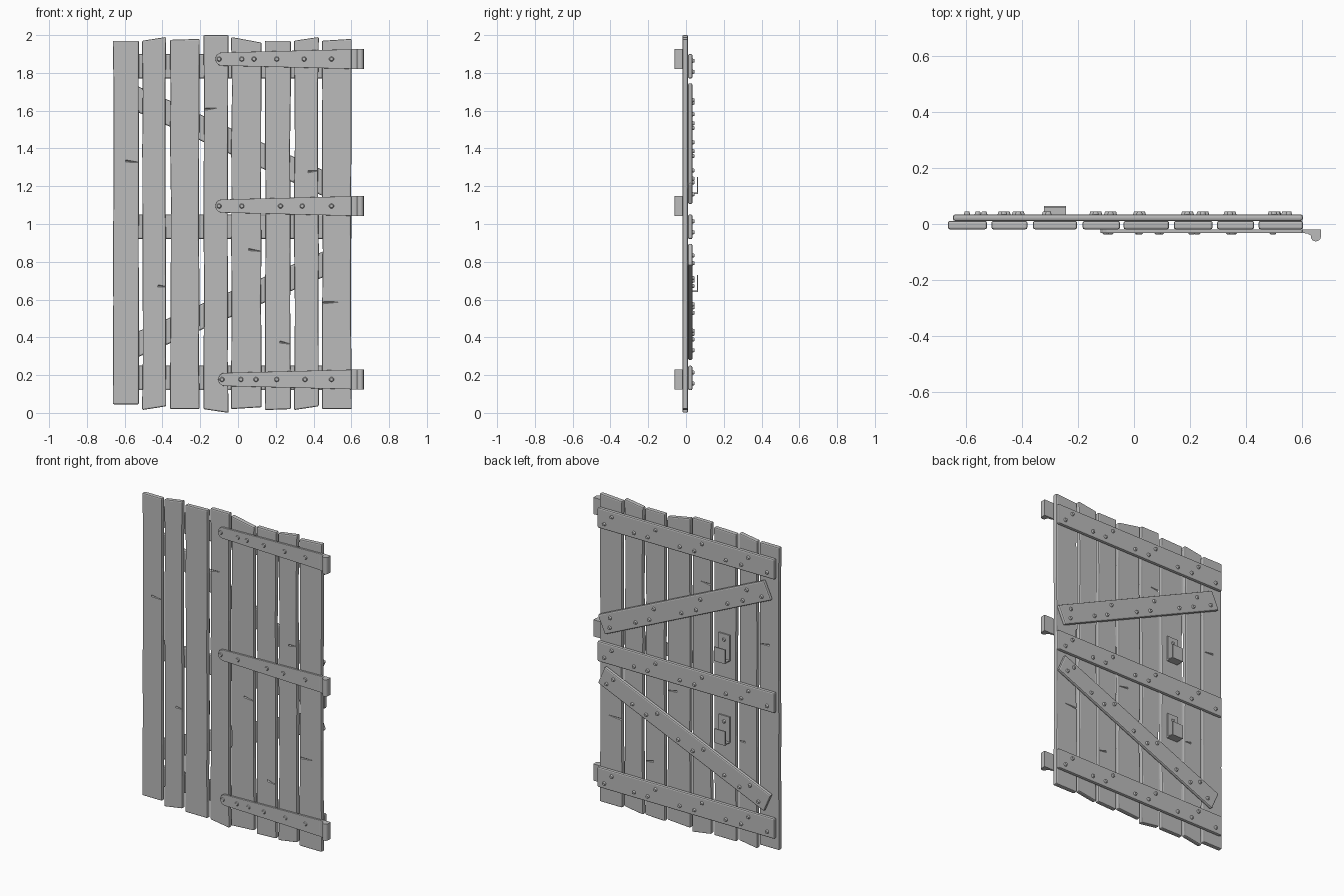
import bpy, bmesh, math, random
from mathutils import Matrix, Vector

random.seed(4)
cube = bpy.data.objects.get("Cube")
if cube:
    bpy.data.objects.remove(cube, do_unlink=True)

grey = bpy.data.materials.new("weathered_grey")
grey.use_nodes = True
colour = (0.5, 0.5, 0.5, 1)
grey.diffuse_color = colour
grey.node_tree.nodes["Principled BSDF"].inputs["Base Color"].default_value = colour


def finish(name, bm, bevel=0):
    bmesh.ops.recalc_face_normals(bm, faces=bm.faces)
    mesh = bpy.data.meshes.new(name)
    bm.to_mesh(mesh)
    bm.free()
    mesh.materials.append(grey)
    ob = bpy.data.objects.new(name, mesh)
    bpy.context.collection.objects.link(ob)
    if bevel:
        mod = ob.modifiers.new("worn_edges", 'BEVEL')
        mod.width = bevel
        mod.segments = 2
        mod.limit_method = 'ANGLE'
        mod.angle_limit = math.radians(40)
    return ob


def prism(bm, points, offset):
    """Extrude a closed outline by an offset vector."""
    face = bm.faces.new([bm.verts.new(p) for p in points])
    out = bmesh.ops.extrude_face_region(bm, geom=[face])
    moved = [v for v in out["geom"] if isinstance(v, bmesh.types.BMVert)]
    bmesh.ops.translate(bm, verts=moved, vec=offset)


def box(bm, lo, hi):
    prism(bm, [(lo[0], lo[1], lo[2]), (hi[0], lo[1], lo[2]),
               (hi[0], lo[1], hi[2]), (lo[0], lo[1], hi[2])], (0, hi[1] - lo[1], 0))


def studs(name, spots, y, side, radius, height):
    """Low nail heads pointing along side (+1 back, -1 front)."""
    bm = bmesh.new()
    for x, z in spots:
        place = (Matrix.Translation((x, y + side * height / 2, z))
                 @ Matrix.Rotation(-side * math.pi / 2, 4, 'X'))
        bmesh.ops.create_cone(bm, cap_ends=True, segments=10, radius1=radius,
                              radius2=radius * 0.7, depth=height, matrix=place)
    return finish(name, bm)


# Upright planks: left, right, bottom left/right, top left/right
planks = [
    (-.663, -.524, .045, .045, 1.97, 1.97),
    (-.508, -.38, .015, .035, 1.97, 1.99),
    (-.36, -.203, .02, .02, 1.975, 1.98),
    (-.183, -.05, .02, 0, 2, 2),
    (-.037, .125, .02, .03, 1.99, 1.96),
    (.142, .28, .015, .02, 1.97, 1.97),
    (.296, .428, .015, .035, 1.97, 1.99),
    (.444, .602, .02, .02, 1.97, 1.98),
]
FRONT, BACK = -.019, .011
boards = []
for i, (l, r, bl, br, tl, tr) in enumerate(planks):
    bm = bmesh.new()
    steps = [k / 7 for k in range(8)]
    wob = lambda t: random.uniform(0, .005) if 0 < t < 1 else 0
    pts = [(r - wob(t), FRONT, br + (tr - br) * t) for t in steps]
    pts += [(l + wob(t), FRONT, tl + (bl - tl) * t) for t in steps]
    prism(bm, pts, (0, BACK - FRONT, 0))
    boards.append(finish(f"plank_{i + 1}", bm, .007))

# Shallow splits in the plank faces: plank, x, z, length, tilt
splits = [(0, -.56, 1.33, .07, .1), (1, -.40, .67, .05, .1), (3, -.15, 1.61, .07, -.1),
          (4, .09, .86, .07, .15), (5, .25, .37, .06, .2), (6, .40, 1.28, .06, -.1),
          (7, .49, .585, .09, -.05)]
for i, x, z, length, tilt in splits:
    bm = bmesh.new()
    for y in (FRONT, BACK):
        bmesh.ops.create_cone(bm, cap_ends=True, segments=4, radius1=.006, radius2=.001,
                              depth=length, matrix=Matrix.Translation((x, y, z))
                              @ Matrix.Rotation(tilt, 4, 'Y')
                              @ Matrix.Rotation(math.pi / 2, 4, 'Y'))
    cutter = finish("split_cutter", bm)
    cutter.hide_render = True
    cutter.display_type = 'WIRE'
    cut = boards[i].modifiers.new("split", 'BOOLEAN')
    cut.operation = 'DIFFERENCE'
    cut.object = cutter


# Back battens and braces, given by centre-line ends
def batten(name, a, b, width):
    a, b = Vector(a), Vector(b)
    along = (b - a).normalized()
    across = Vector((-along.y, along.x)) * width / 2
    bm = bmesh.new()
    corners = [a - across, b - across, b + across, a + across]
    prism(bm, [(p.x, BACK, p.y) for p in corners], (0, .023, 0))
    finish(name, bm, .008)
    # one or two nails into every plank
    spots = []
    for i, (l, r, *_) in enumerate(planks):
        for k in range(1 + i % 2):
            x = l + (r - l) * (.35 + .4 * k)
            x = min(max(x, a.x + .05), b.x - .05)
            p = a + along * ((x - a.x) / along.x) + across * (.45 if (i + k) % 2 else -.45)
            spots.append((p.x, p.y))
    studs(name + "_nails", spots, BACK + .023, 1, .012, .011)


for name, z in (("lower", .185), ("middle", .985), ("upper", 1.835)):
    batten(name + "_batten", (-.645, z), (.602, z), .13)
batten("upper_brace", (-.595, 1.69), (.575, 1.16), .125)
batten("lower_brace", (-.595, .335), (.575, .84), .125)

# Strap hinges on the front
rivets = {
    "upper": (1.873, (-.10, .02, .085, .205, .35, .495)),
    "middle": (1.095, (-.10, .02, .225, .34, .495)),
    "lower": (.177, (-.085, .015, .095, .205, .355, .495)),
}
for name, (z, xs) in rivets.items():
    start = xs[0] + .017
    bm = bmesh.new()
    arc = [math.radians(90 + 22.5 * k) for k in range(9)]
    pts = [(start - .002 + .035 * math.cos(t), FRONT, z + .035 * math.sin(t)) for t in arc]
    pts += [(.6, FRONT, z - .052), (.6, FRONT, z + .052)]
    prism(bm, pts, (0, -.013, 0))
    finish(name + "_strap", bm, .002)
    # curled end that wraps the hinge pin
    bm = bmesh.new()
    curl = [(.6, -.019), (.6, -.032), (.618, -.034)]
    curl += [(.648 + .018 * math.cos(t), -.044 + .018 * math.sin(t))
             for t in (math.radians(170 + 20 * k) for k in range(10))]
    curl += [(.666, -.019)]
    prism(bm, [(x, y, z - .053) for x, y in curl], (0, 0, .106))
    finish(name + "_hinge_curl", bm)
    studs(name + "_rivets", [(x, z) for x in xs], FRONT - .013, -1, .013, .005)

# Hooked bar brackets on the back
for name, z in (("upper", 1.16), ("lower", .64)):
    bm = bmesh.new()
    l, r = -.32, -.242
    side = [(BACK, 0), (.064, 0), (.064, .09), (.057, .09), (.057, .007),
            (BACK + .008, .007), (BACK + .008, .165), (BACK, .165)]
    prism(bm, [(l, y, z + h) for y, h in side], (r - l, 0, 0))
    finish(name + "_bar_bracket", bm)
    studs(name + "_bracket_nail", [((l + r) / 2, z + .128)], BACK + .008, 1, .012, .008)
